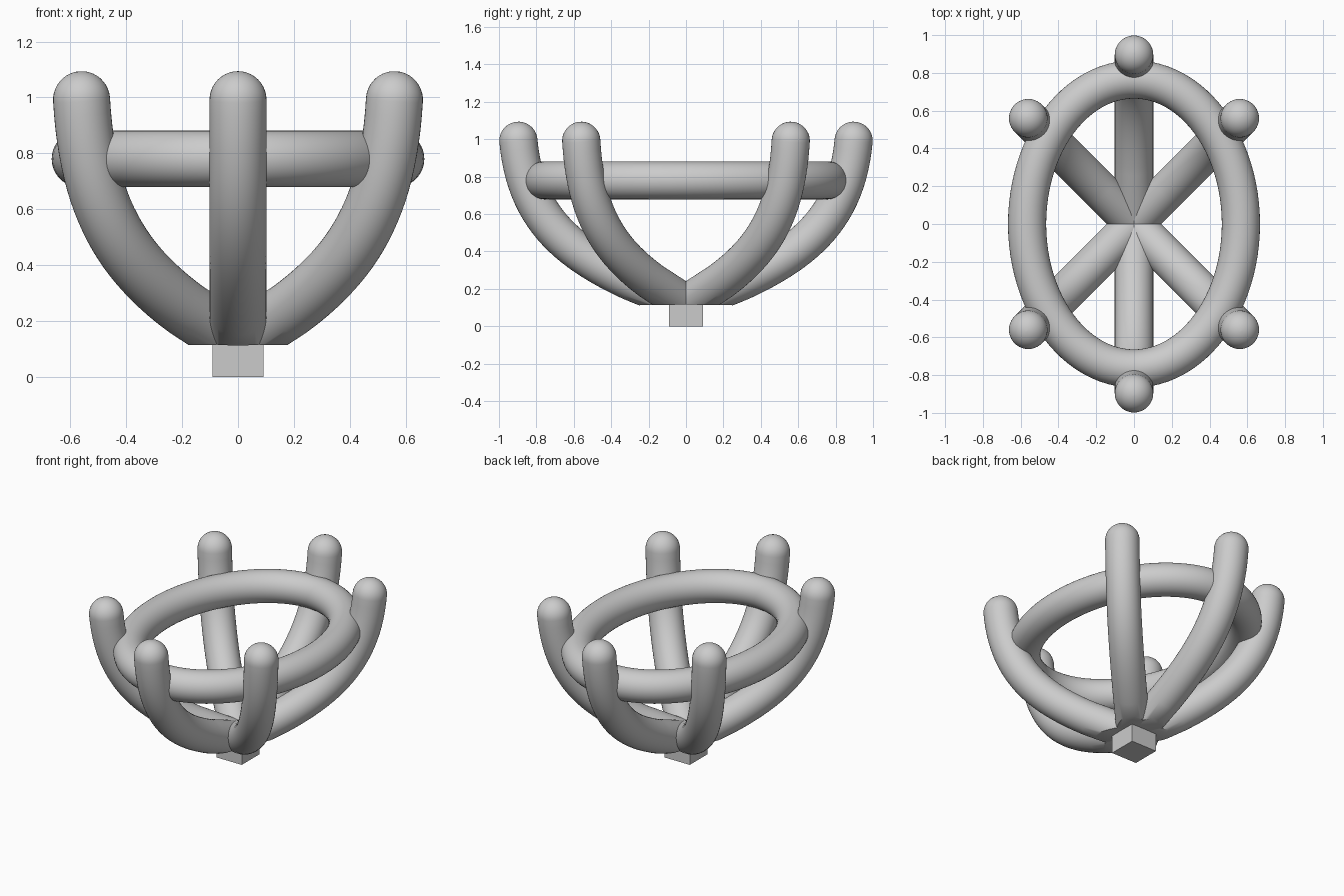
import bpy, bmesh, math
from mathutils import Vector

if "Cube" in bpy.data.objects:
    bpy.data.objects.remove(bpy.data.objects["Cube"])

SEG = 40      # sides of every tube
R = 0.102     # prong radius


def make_object(name, rings, closed):
    """Skin a list of vertex rings into a smooth tube."""
    bm = bmesh.new()
    vs = [[bm.verts.new(p) for p in ring] for ring in rings]
    n = len(vs)
    for i in range(n if closed else n - 1):
        a, b = vs[i], vs[(i + 1) % n]
        for k in range(SEG):
            m = (k + 1) % SEG
            bm.faces.new((a[k], a[m], b[m], b[k]))
    if not closed:
        bm.faces.new(vs[0])
        bm.faces.new(vs[-1])
    bmesh.ops.recalc_face_normals(bm, faces=bm.faces)
    me = bpy.data.meshes.new(name)
    bm.to_mesh(me)
    bm.free()
    ob = bpy.data.objects.new(name, me)
    bpy.context.collection.objects.link(ob)
    bpy.ops.object.select_all(action='DESELECT')
    bpy.context.view_layer.objects.active = ob
    ob.select_set(True)
    bpy.ops.object.shade_smooth_by_angle(angle=math.radians(40))
    return ob


def circle(centre, tangent, binormal, radius):
    normal = tangent.cross(binormal).normalized()
    angles = [2 * math.pi * k / SEG for k in range(SEG)]
    return [centre + radius * (math.cos(a) * normal + math.sin(a) * binormal)
            for a in angles]


def bezier(t):
    """Prong profile: outward ratio and height."""
    u = 1 - t
    w = (u**3, 3 * u * u * t, 3 * u * t * t, t**3)
    pts = ((0, 0.12), (0.6, 0.32), (0.95, 0.5), (1, 0.992))
    return [sum(w[i] * pts[i][j] for i in range(4)) for j in (0, 1)]


def prong(name, x, y):
    reach = math.hypot(x, y)
    out = Vector((x, y, 0)) / reach
    side = Vector((-out.y, out.x, 0))
    ts = [0] + [0.2 + 0.8 * i / 24 for i in range(25)]
    path = []
    for t in ts:
        r, z = bezier(t)
        path.append(out * r * reach + Vector((0, 0, z)))
    rings = []
    for i, p in enumerate(path):
        a = path[max(i - 1, 0)]
        b = path[min(i + 1, len(path) - 1)]
        T = (b - a).normalized()
        ring = circle(p, T, side, R)
        if i == 0:
            # slanted foot, cut almost level above the base block
            plane = Vector((0, 0, 1)) + 0.03 * out
            ring = [q - T * ((q - p).dot(plane) / T.dot(plane)) for q in ring]
        rings.append(ring)
    # rounded tip
    for i in range(1, 11):
        a = math.radians(8.9 * i)
        rings.append(circle(path[-1] + T * R * math.sin(a), T, side, R * math.cos(a)))
    make_object(name, rings, False)


# six prongs
for s, end in ((-1, "front"), (1, "back")):
    prong(end + "_prong", 0, s * 0.896)
    for m, hand in ((-1, "left"), (1, "right")):
        prong(end + "_" + hand + "_prong", m * 0.56, s * 0.56)

# oval ring
A, B = 0.566, 0.765
rings = []
for i in range(96):
    a = 2 * math.pi * i / 96
    centre = Vector((A * math.cos(a), B * math.sin(a), 0.78))
    tangent = Vector((-A * math.sin(a), B * math.cos(a), 0)).normalized()
    rings.append(circle(centre, tangent, Vector((0, 0, 1)), 0.101))
make_object("oval_ring", rings, True)

# base block
bpy.ops.mesh.primitive_cube_add(size=1, location=(0, 0, 0.065))
block = bpy.context.object
block.name = "base_block"
block.scale = (0.184, 0.184, 0.13)
